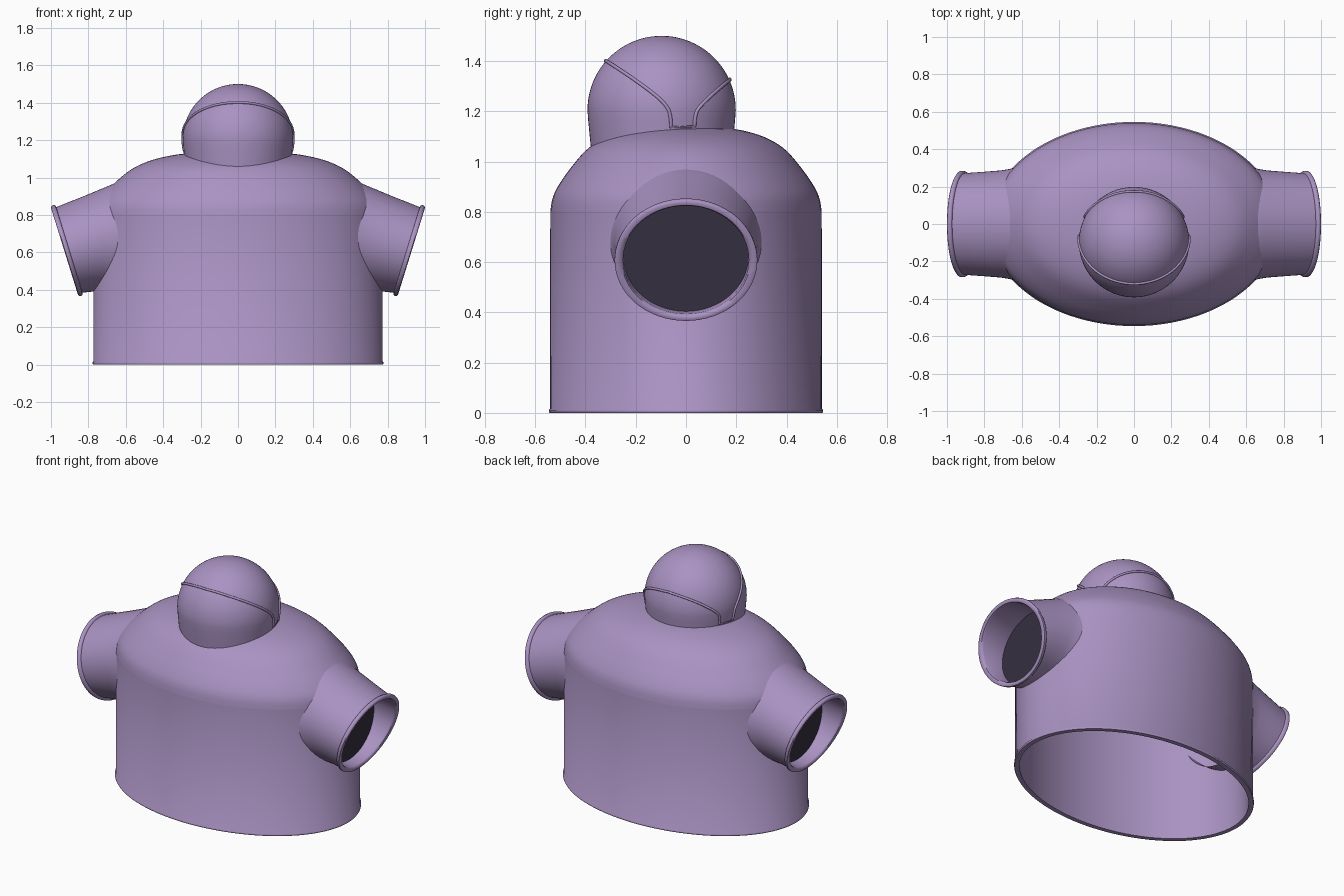
import bpy, bmesh, math
from mathutils import Vector

if "Cube" in bpy.data.objects:
    bpy.data.objects.remove(bpy.data.objects["Cube"])


def material(name, color):
    m = bpy.data.materials.new(name)
    m.diffuse_color = color
    m.use_nodes = True
    m.node_tree.nodes["Principled BSDF"].inputs["Base Color"].default_value = m.diffuse_color
    return m


purple = material("purple", (0.40, 0.29, 0.54, 1))
dark = material("dark_lining", (0.035, 0.028, 0.05, 1))


def loft(name, rings, mat=purple, cap_start=False, cap_end=False, angle=50):
    """Skin a list of rings, each a list of points."""
    bm = bmesh.new()
    loops = [[bm.verts.new(p) for p in ring] for ring in rings]
    n = len(loops[0])
    for a, b in zip(loops, loops[1:]):
        for i in range(n):
            j = (i + 1) % n
            bm.faces.new((a[i], a[j], b[j], b[i]))
    if cap_start:
        bm.faces.new(loops[0][::-1])
    if cap_end:
        bm.faces.new(loops[-1])
    bmesh.ops.recalc_face_normals(bm, faces=bm.faces)
    me = bpy.data.meshes.new(name)
    bm.to_mesh(me)
    bm.free()
    ob = bpy.data.objects.new(name, me)
    bpy.context.collection.objects.link(ob)
    me.materials.append(mat)
    bpy.ops.object.select_all(action='DESELECT')
    bpy.context.view_layer.objects.active = ob
    ob.select_set(True)
    bpy.ops.object.shade_smooth_by_angle(angle=math.radians(angle))
    return ob


def ellipse(rx, ry, z, cy=0, n=96):
    return [(rx * math.cos(2 * math.pi * i / n), cy + ry * math.sin(2 * math.pi * i / n), z)
            for i in range(n)]


def smooth(pts, steps=5):
    """Catmull-Rom through profile points."""
    v = [Vector(p) for p in pts]
    v = [v[0]] + v + [v[-1]]
    out = []
    for a, b, c, d in zip(v, v[1:], v[2:], v[3:]):
        for k in range(steps):
            t = k / steps
            out.append(0.5 * (2 * b + (c - a) * t + (2 * a - 5 * b + 4 * c - d) * t * t
                              + (3 * b - a - 3 * c + d) * t ** 3))
    return out + [v[-1]]


# Torso: hollow elliptical shell with domed shoulders, open underneath
RX, RY, WALL = 0.772, 0.54, 0.025
dome = smooth([(1, 0.8), (0.985, 0.85), (0.95, 0.895), (0.87, 0.96), (0.74, 1.043),
               (0.6, 1.092), (0.43, 1.122), (0.25, 1.135), (0.01, 1.14)])
inner = [ellipse((RX - WALL) * s, (RY - WALL) * s, z - WALL) for s, z in reversed(dome)]
inner.append(ellipse(RX - WALL, RY - WALL, 0.0))
hem = [ellipse(RX + d, RY + d, z) for d, z in
       [(0.003, 0), (0.006, 0.005), (0.006, 0.011), (0.001, 0.016)]]
outer = [ellipse(RX * s, RY * s, z) for s, z in dome]
loft("torso", inner + hem + outer, cap_start=True, cap_end=True)


# Sleeves: tapering tubes with a rolled cuff and a hollow opening
def sleeve_ring(top, bottom, half_width, side, n=64):
    t, b = Vector(top), Vector(bottom)
    c, h = (t + b) / 2, (t - b) / 2
    ring = []
    for i in range(n):
        a = 2 * math.pi * i / n
        p = c + h * math.cos(a)
        ring.append((side * p.x, half_width * math.sin(a), p.y))
    return ring


sleeve = [((0.56, 1.0), (0.66, 0.395), 0.31), ((0.64, 0.978), (0.69, 0.395), 0.294),
          ((0.70, 0.952), (0.73, 0.395), 0.286), ((0.83, 0.898), (0.78, 0.39), 0.279),
          ((0.972, 0.842), (0.832, 0.384), 0.272),
          ((0.976, 0.85), (0.832, 0.372), 0.28), ((0.986, 0.853), (0.838, 0.366), 0.284),
          ((0.997, 0.847), (0.85, 0.366), 0.284), ((1.0, 0.838), (0.856, 0.374), 0.278),
          ((0.993, 0.826), (0.854, 0.388), 0.256), ((0.98, 0.824), (0.845, 0.394), 0.25),
          ((0.78, 0.85), (0.775, 0.405), 0.25)]
for label, side in (("right", 1), ("left", -1)):
    loft(label + "_sleeve", [sleeve_ring(*r, side) for r in sleeve])
    # Dark lining that closes the sleeve at the torso wall
    loft(label + "_sleeve_lining",
         [sleeve_ring((0.774, 0.86), (0.774, 0.40), 0.255, side),
          sleeve_ring((0.782, 0.86), (0.782, 0.40), 0.255, side)],
         dark, cap_start=True, cap_end=True, angle=30)

# Head: ball on a short, slightly tapered neck
R, CY, CZ = 0.295, -0.097, 1.205
rings = [ellipse(0.279, 0.279, 1.03, CY), ellipse(0.286, 0.286, 1.10, CY)]
for k in range(-1, 25):
    a = math.radians(89.5) * k / 24 if k >= 0 else math.radians(-8)
    rings.append(ellipse(R * math.cos(a), R * math.cos(a), CZ + R * math.sin(a), CY))
loft("head", rings, cap_end=True)

# Hood seam: raised cord across the brow, down each side and round the back
front = [(-0.325, 1.405), (-0.22, 1.336), (-0.12, 1.262), (-0.075, 1.215), (-0.062, 1.175),
         (-0.06, 1.138)]
back = [(0.033, 1.14), (0.036, 1.175), (0.05, 1.212), (0.11, 1.272), (0.18, 1.33)]
half = []
for y, z in smooth(front, 12) + smooth(back, 12):
    dy, dz = y - CY, z - CZ
    x = math.sqrt(max(R * R - dy * dy - dz * dz, 0))
    half.append(Vector((0, CY, CZ)) + Vector((x, dy, dz)).normalized() * (R + 0.002))
half[0].x = half[-1].x = 0


# Fill the brow and nape with arc points so the cord hugs the ball
def arc_to_middle(p, end):
    return [Vector((0, CY, CZ)) + (end.lerp(p, t / 8) - Vector((0, CY, CZ))).normalized()
            * (R + 0.002) for t in range(8)]


right = [p for p in half if p.x > 0.02]
right = arc_to_middle(right[0], half[0]) + right + arc_to_middle(right[-1], half[-1])[::-1]
path = right + [Vector((-p.x, p.y, p.z)) for p in reversed(right[1:-1])]
curve = bpy.data.curves.new("hood_seam", 'CURVE')
curve.dimensions = '3D'
curve.bevel_depth = 0.007
curve.bevel_resolution = 3
sp = curve.splines.new('POLY')
sp.points.add(len(path) - 1)
for q, p in zip(sp.points, path):
    q.co = (*p, 1)
sp.use_cyclic_u = True
curve.materials.append(purple)
bpy.context.collection.objects.link(bpy.data.objects.new("hood_seam", curve))
